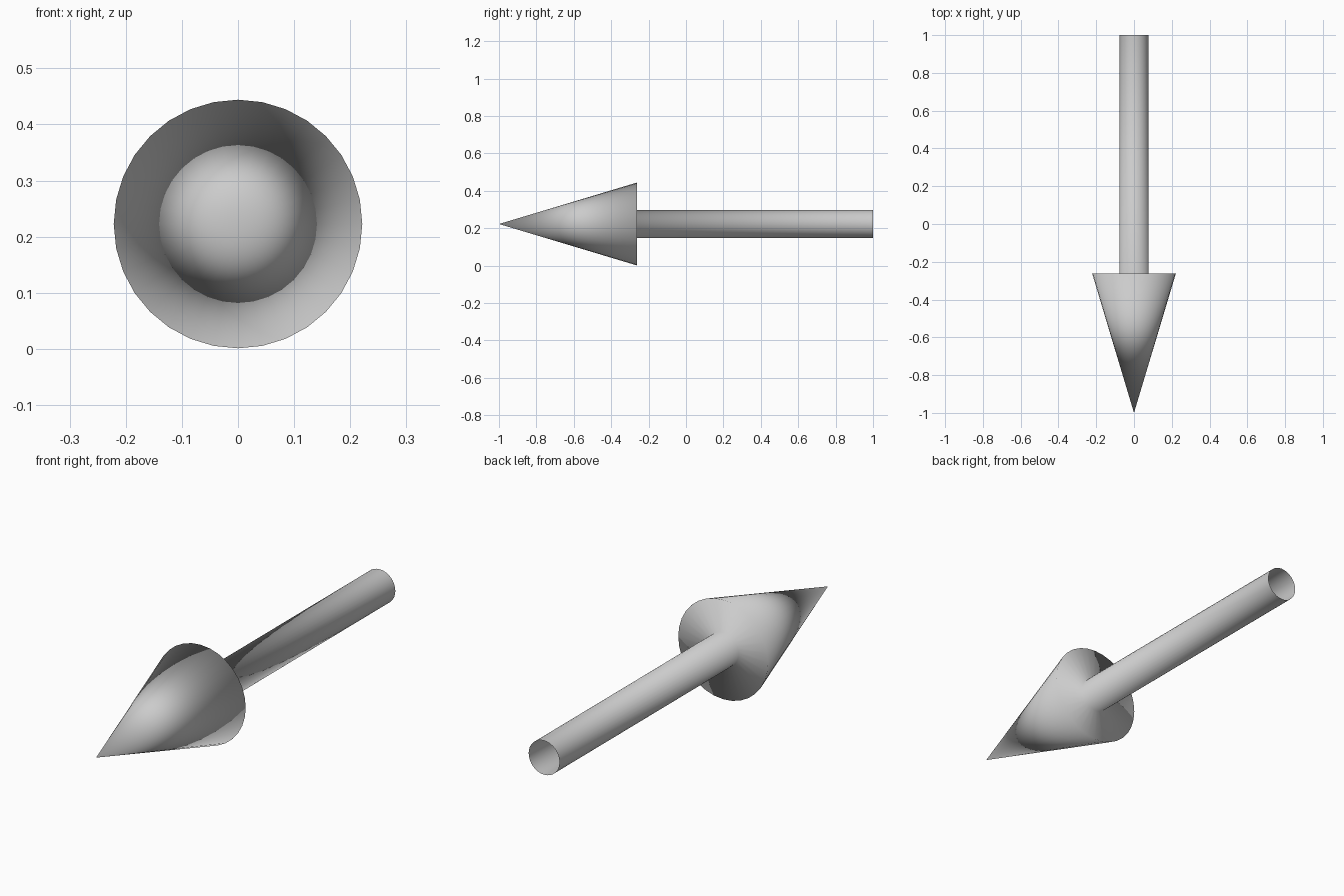
import bpy, bmesh
from math import sin, cos, tau

if "Cube" in bpy.data.objects:
    bpy.data.objects.remove(bpy.data.objects["Cube"])

SIDES = 32
CENTRE_Z = 0.2225
TIP_Y = -1.0
# (radius, y) outline: head rim, shaft root, open shaft end
PROFILE = [(0.2215, -0.262), (0.076, -0.262), (0.076, 1.0)]

bm = bmesh.new()


def ring(radius, y):
    return [bm.verts.new((radius * sin(tau * i / SIDES), y,
                          CENTRE_Z + radius * cos(tau * i / SIDES)))
            for i in range(SIDES)]


# Pointed head
tip = bm.verts.new((0, TIP_Y, CENTRE_Z))
rings = [ring(r, y) for r, y in PROFILE]
for i in range(SIDES):
    bm.faces.new((tip, rings[0][i], rings[0][(i + 1) % SIDES]))

# Back of the head and hollow shaft, welded to the head
for a, b in zip(rings, rings[1:]):
    for i in range(SIDES):
        j = (i + 1) % SIDES
        bm.faces.new((a[i], b[i], b[j], a[j]))

# One continuous smooth surface, facing outward
bmesh.ops.recalc_face_normals(bm, faces=bm.faces[:])
bm.normal_update()
if bm.faces[0].normal.dot(bm.faces[0].calc_center_median() - rings[0][SIDES // 2].co) < 0:
    bmesh.ops.reverse_faces(bm, faces=bm.faces[:])
for f in bm.faces:
    f.smooth = True

mesh = bpy.data.meshes.new("arrow")
bm.to_mesh(mesh)
bm.free()
bpy.context.collection.objects.link(bpy.data.objects.new("arrow", mesh))
